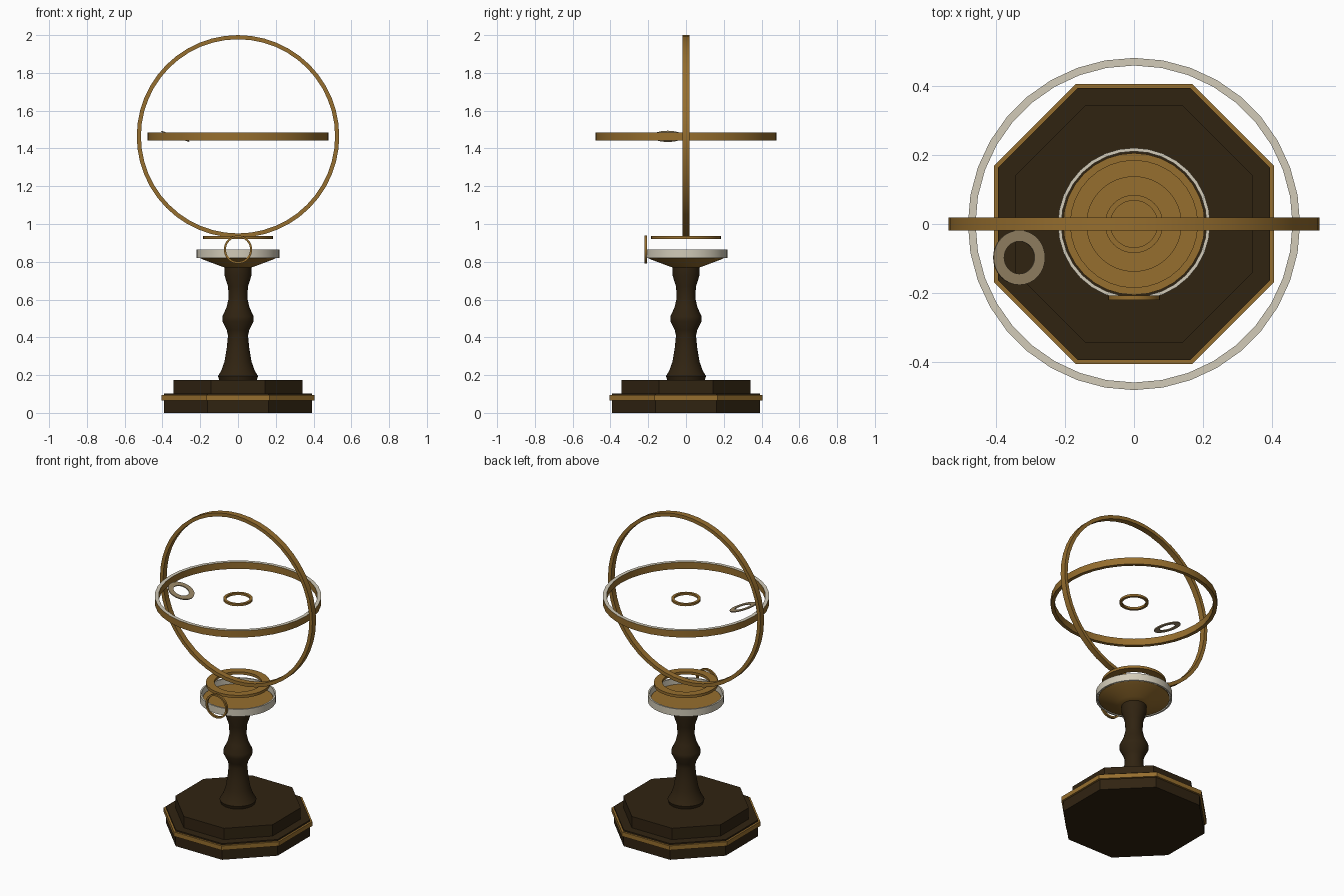
import bpy, bmesh, math
from mathutils import Matrix

cube = bpy.data.objects.get("Cube")
if cube:
    bpy.data.objects.remove(cube, do_unlink=True)


def material(name, srgb):
    lin = [((c / 255 + 0.055) / 1.055) ** 2.4 for c in srgb] + [1.0]
    m = bpy.data.materials.new(name)
    m.use_nodes = True
    m.diffuse_color = lin
    bsdf = next(n for n in m.node_tree.nodes if n.type == 'BSDF_PRINCIPLED')
    bsdf.inputs["Base Color"].default_value = lin
    return m


WOOD = material("dark wood", (48, 35, 17))
BRASS = material("brass", (150, 110, 46))
SILVER = material("silver", (210, 203, 184))
AGED = material("aged brass", (156, 137, 104))


def lathe(name, profile, mats, segments=32, closed=False, turn=0.0,
          matrix=Matrix(), smooth=True, top_mat=None):
    """Revolve (radius, z) points about z; a closed profile makes a ring."""
    bm = bmesh.new()
    loops = []
    for r, z in profile:
        loops.append([bm.verts.new((r * math.cos(turn + math.tau * i / segments),
                                    r * math.sin(turn + math.tau * i / segments), z))
                      for i in range(segments)])
    pairs = list(zip(loops, loops[1:] + loops[:1])) if closed else list(zip(loops, loops[1:]))
    for a, b in pairs:
        for i in range(segments):
            j = (i + 1) % segments
            bm.faces.new((a[i], a[j], b[j], b[i]))
    if not closed:
        bm.faces.new(loops[0][::-1])
        bm.faces.new(loops[-1])
    bmesh.ops.recalc_face_normals(bm, faces=bm.faces)
    bm.normal_update()
    # Upward faces may take a second colour
    if top_mat is not None:
        for f in bm.faces:
            if f.normal.z > 0.5:
                f.material_index = top_mat
    bm.transform(matrix)
    mesh = bpy.data.meshes.new(name)
    bm.to_mesh(mesh)
    bm.free()
    for m in mats:
        mesh.materials.append(m)
    ob = bpy.data.objects.new(name, mesh)
    bpy.context.collection.objects.link(ob)
    if smooth:
        bpy.ops.object.select_all(action='DESELECT')
        ob.select_set(True)
        bpy.context.view_layer.objects.active = ob
        bpy.ops.object.shade_smooth_by_angle(angle=math.radians(30))
    return ob


def ring(name, inner, outer, height, location, mats, rotation=Matrix(), **kw):
    h = height / 2
    section = [(inner, -h), (outer, -h), (outer, h), (inner, h)]
    return lathe(name, section, mats, closed=True,
                 matrix=Matrix.Translation(location) @ rotation, **kw)


def octagon(name, apothem, z0, z1, mat):
    r = apothem / math.cos(math.pi / 8)
    return lathe(name, [(r, z0), (r, z1)], [mat], segments=8,
                 turn=math.pi / 8, smooth=False)


# Stepped octagonal base with brass trim
octagon("base_lower", 0.393, 0.0, 0.103, WOOD)
octagon("base_trim", 0.405, 0.066, 0.094, BRASS)
octagon("base_upper", 0.342, 0.103, 0.175, WOOD)

# Turned column
lathe("column", [(0.10, 0.175), (0.106, 0.195), (0.088, 0.225), (0.072, 0.27),
                 (0.060, 0.34), (0.053, 0.41), (0.060, 0.44), (0.083, 0.485),
                 (0.083, 0.51), (0.060, 0.56), (0.049, 0.61), (0.053, 0.67),
                 (0.072, 0.73), (0.072, 0.775)], [WOOD])

# Shallow dish and its surrounding bands
lathe("dish", [(0.07, 0.77), (0.10, 0.78), (0.185, 0.812), (0.205, 0.822),
               (0.205, 0.83)], [BRASS])
ring("dial_band", 0.210, 0.220, 0.045, (0, 0, 0.842), [SILVER])
ring("cradle_ring", 0.137, 0.185, 0.017, (0, 0, 0.929), [BRASS])

# Small upright hoop at the front of the dish
upright = Matrix.Rotation(math.pi / 2, 4, 'X')
ring("front_hoop", 0.064, 0.075, 0.014, (0, -0.213, 0.865), [BRASS], upright)

# Large rings of the globe frame
CENTRE = 1.464
ring("meridian_ring", 0.514, 0.536, 0.037, (0, 0, CENTRE), [BRASS], upright, segments=48)
ring("horizon_ring", 0.458, 0.480, 0.043, (0, 0, CENTRE), [BRASS, SILVER],
     segments=36, top_mat=1)

# Small rings inside the frame
ring("centre_ring", 0.068, 0.084, 0.014, (0, 0, CENTRE), [BRASS])
ring("tilted_ring", 0.047, 0.079, 0.006, (-0.332, -0.097, CENTRE), [AGED],
     Matrix.Rotation(math.radians(20), 4, 'Y'))
